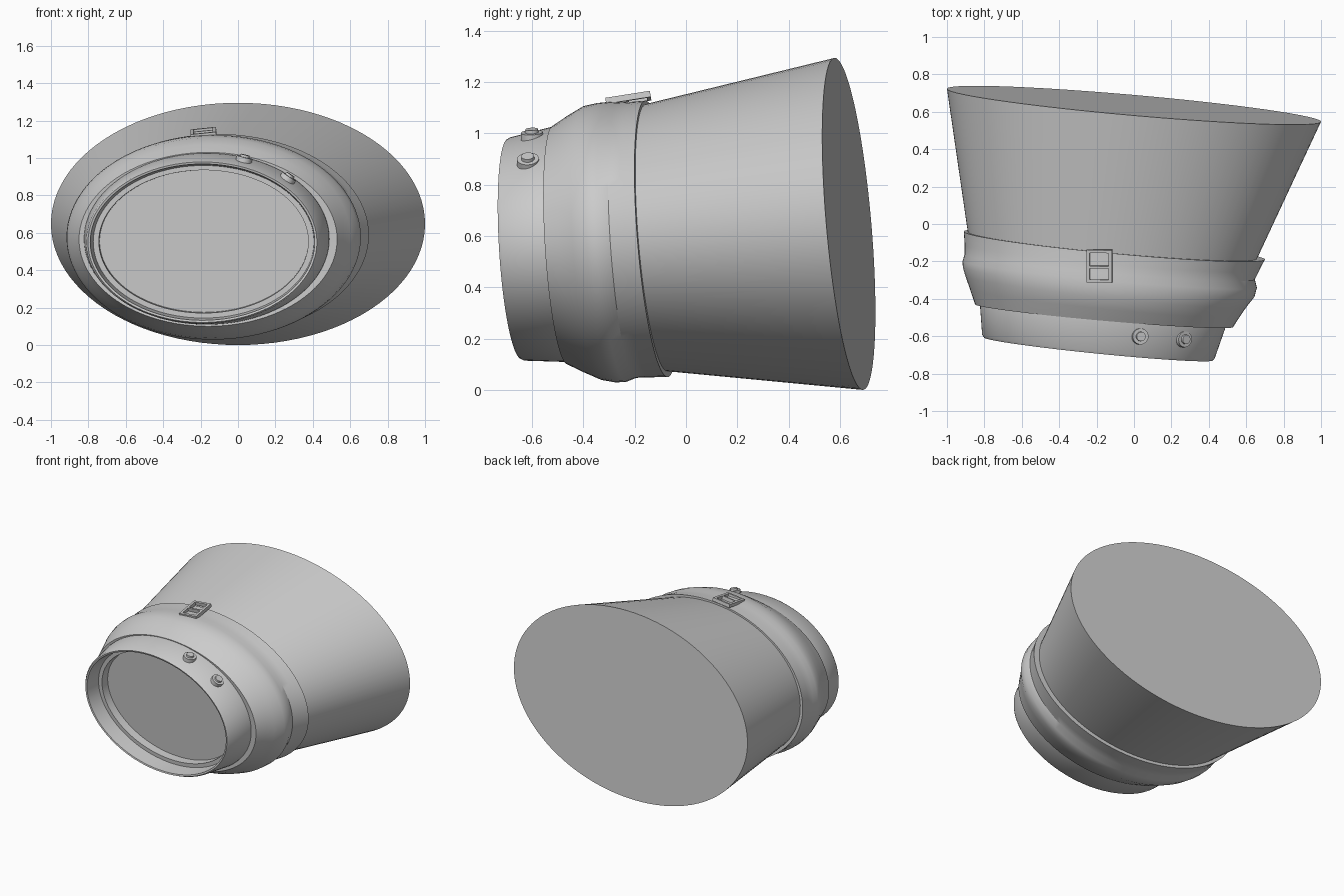
import bpy, bmesh, math
from mathutils import Vector, Matrix

if "Cube" in bpy.data.objects:
    bpy.data.objects.remove(bpy.data.objects["Cube"])

grey = bpy.data.materials.new("plain grey")
grey.diffuse_color = (0.6, 0.6, 0.6, 1)
grey.use_nodes = True
grey.node_tree.nodes["Principled BSDF"].inputs["Base Color"].default_value = grey.diffuse_color
SEGMENTS = 96


def finish(name, bm, angle=30):
    bmesh.ops.recalc_face_normals(bm, faces=bm.faces)
    mesh = bpy.data.meshes.new(name)
    bm.to_mesh(mesh)
    bm.free()
    mesh.materials.append(grey)
    obj = bpy.data.objects.new(name, mesh)
    bpy.context.collection.objects.link(obj)
    bpy.ops.object.select_all(action='DESELECT')
    obj.select_set(True)
    bpy.context.view_layer.objects.active = obj
    bpy.ops.object.shade_smooth_by_angle(angle=math.radians(angle))
    return obj


def loft(name, rings, cap_first=False, cap_last=False):
    """Each ring is a tilted ellipse: cx, cy, cz, half width, half height, slope x, slope z."""
    bm = bmesh.new()
    loops = []
    for cx, cy, cz, a, b, sx, sz in rings:
        loop = []
        for i in range(SEGMENTS):
            t = math.tau * i / SEGMENTS
            dx, dz = a * math.cos(t), b * math.sin(t)
            loop.append(bm.verts.new((cx + dx, cy + sx * dx + sz * dz, cz + dz)))
        loops.append(loop)
    for low, high in zip(loops, loops[1:]):
        for i in range(SEGMENTS):
            j = (i + 1) % SEGMENTS
            bm.faces.new((low[i], low[j], high[j], high[i]))
    if cap_first:
        bm.faces.new(loops[0])
    if cap_last:
        bm.faces.new(loops[-1])
    return finish(name, bm)


# Flared rear body with flat closed back
loft("rear_body", [
    (-0.12, -0.14, 0.592, 0.765, 0.517, -0.095, -0.08),
    (0.0, 0.635, 0.6475, 1.0, 0.6475, -0.088, -0.085),
], cap_first=True, cap_last=True)

# Bulging collar with a groove and a raised rear band
loft("collar", [
    (-0.165, -0.485, 0.565, 0.63, 0.43, -0.09, -0.06),
    (-0.16, -0.49, 0.565, 0.69, 0.465, -0.088, -0.06),
    (-0.155, -0.425, 0.57, 0.72, 0.502, -0.10, -0.06),
    (-0.15, -0.36, 0.573, 0.752, 0.535, -0.11, -0.065),
    (-0.135, -0.31, 0.574, 0.78, 0.545, -0.10, -0.065),
    (-0.13, -0.27, 0.577, 0.787, 0.546, -0.09, -0.065),
    (-0.13, -0.23, 0.584, 0.776, 0.537, -0.085, -0.065),
    (-0.118, -0.18, 0.586, 0.787, 0.537, -0.088, -0.07),
    (-0.105, -0.115, 0.589, 0.805, 0.539, -0.093, -0.08),
    (-0.11, -0.115, 0.590, 0.75, 0.50, -0.093, -0.08),
])

# Front barrel: recessed face, inner step, wall, rim and outer shell
loft("front_barrel", [
    (-0.182, -0.495, 0.555, 0.558, 0.380, -0.1, -0.06),
    (-0.184, -0.555, 0.553, 0.560, 0.382, -0.1, -0.06),
    (-0.184, -0.555, 0.552, 0.590, 0.408, -0.1, -0.06),
    (-0.19, -0.665, 0.550, 0.600, 0.418, -0.1, -0.06),
    (-0.19, -0.668, 0.550, 0.612, 0.429, -0.1, -0.06),
    (-0.19, -0.655, 0.550, 0.622, 0.436, -0.1, -0.06),
    (-0.168, -0.50, 0.567, 0.655, 0.458, -0.092, -0.06),
    (-0.165, -0.46, 0.568, 0.655, 0.458, -0.092, -0.06),
], cap_first=True)


# Small round buttons standing on the barrel
def button(name, x, y):
    cx, cz, a, b = -0.18, 0.56, 0.635, 0.445
    dz = b * math.sqrt(1 - ((x - cx) / a) ** 2)
    normal = Vector(((x - cx) / a ** 2, -0.12, dz / b ** 2))
    normal.normalize()
    turn = Vector((0, 0, 1)).rotation_difference(normal).to_matrix().to_4x4()
    place = Matrix.Translation((x, y, cz + dz)) @ turn
    bm = bmesh.new()
    for radius, height, z in ((0.045, 0.04, 0.005), (0.026, 0.016, 0.03)):
        bmesh.ops.create_cone(bm, cap_ends=True, segments=32, radius1=radius,
                              radius2=radius * 0.95, depth=height,
                              matrix=place @ Matrix.Translation((0, 0, z)))
    finish(name, bm)


button("button_left", 0.03, -0.60)
button("button_right", 0.26, -0.615)

# Strap buckle: rectangular frame with a cross bar, tilted to the collar
place = (Matrix.Translation((-0.185, -0.225, 1.134))
         @ Matrix.Rotation(math.radians(9), 4, 'X')
         @ Matrix.Rotation(math.radians(-6), 4, 'Y'))
bm = bmesh.new()
for x, y, w, d in ((-0.06, 0, 0.018, 0.175), (0.06, 0, 0.018, 0.175),
                   (0, -0.08, 0.138, 0.016), (0, 0.08, 0.138, 0.016),
                   (0, -0.005, 0.138, 0.012)):
    bmesh.ops.create_cube(bm, size=1, matrix=place @ Matrix.Translation((x, y, 0))
                          @ Matrix.Diagonal((w, d, 0.024, 1)))
finish("buckle", bm)
